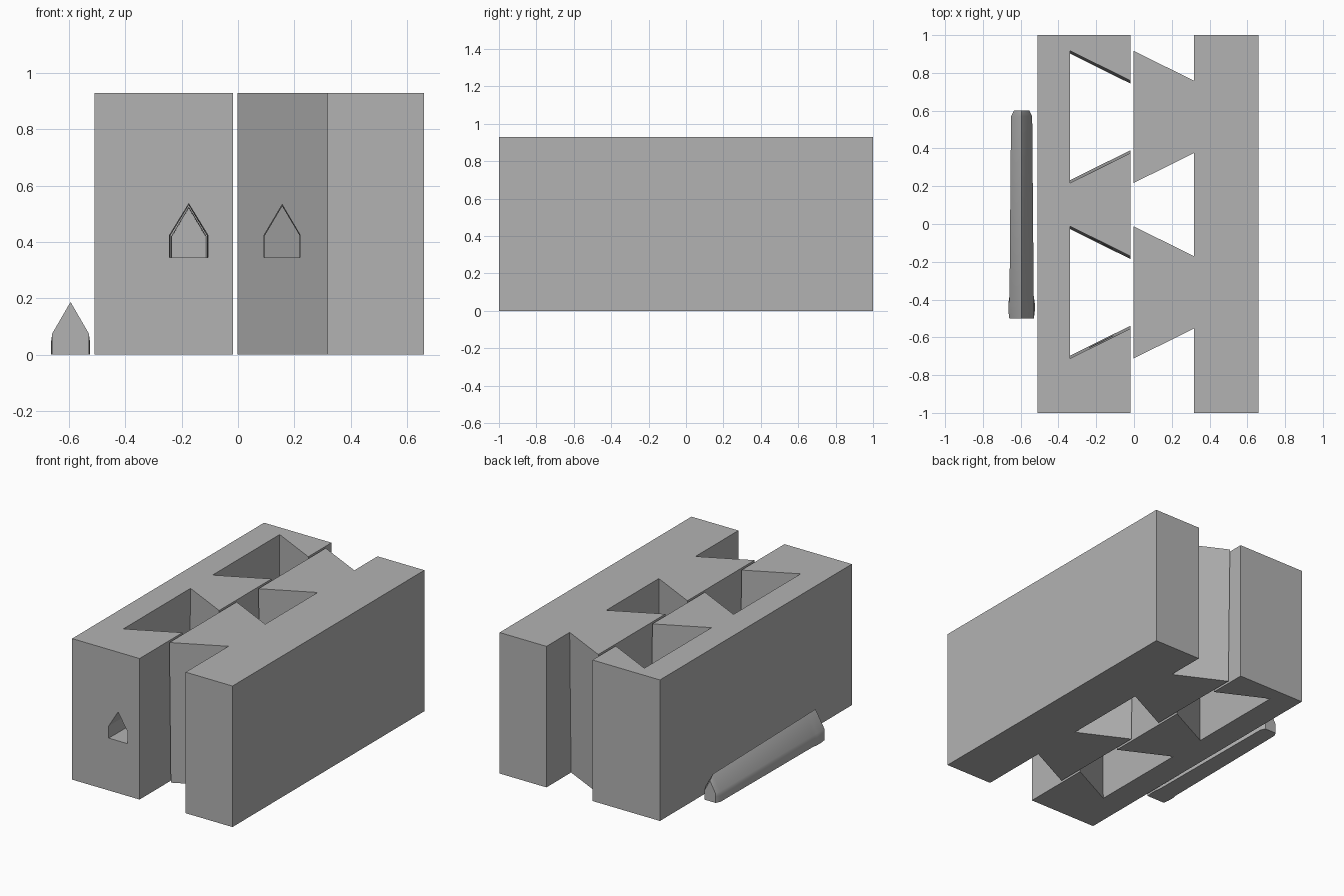
import bpy, bmesh
from mathutils import Vector

cube = bpy.data.objects.get("Cube")
if cube:
    bpy.data.objects.remove(cube, do_unlink=True)

HEIGHT = 0.93
TAPER = 0.015               # the joint narrows towards the base
JOINT_CENTRES = (0.567, -0.362)
WIDE, NARROW = 0.35, 0.191  # half widths of a tail at tip and neck

grey = bpy.data.materials.new("plain grey")
grey.use_nodes = True
colour = (0.45, 0.45, 0.45, 1)
grey.diffuse_color = colour
grey.node_tree.nodes["Principled BSDF"].inputs["Base Color"].default_value = colour


def loft(name, rings):
    """Skin a row of equal-length rings and cap both ends."""
    bm = bmesh.new()
    rows = [[bm.verts.new(p) for p in ring] for ring in rings]
    n = len(rows[0])
    for a, b in zip(rows, rows[1:]):
        for i in range(n):
            j = (i + 1) % n
            bm.faces.new((a[i], a[j], b[j], b[i]))
    bm.faces.new(rows[0])
    bm.faces.new(rows[-1])
    bmesh.ops.recalc_face_normals(bm, faces=bm.faces)
    mesh = bpy.data.meshes.new(name)
    bm.to_mesh(mesh)
    bm.free()
    mesh.materials.append(grey)
    obj = bpy.data.objects.new(name, mesh)
    bpy.context.collection.objects.link(obj)
    return obj


def block(name, back_x, neck_x, joint):
    """Upright block whose inner edge follows the dovetail outline."""
    def outline(z, shrink):
        pts = [(back_x, -1), (neck_x, -1)]
        for c in sorted(JOINT_CENTRES):
            lower = [(x, c - w + shrink) for x, w in joint]
            upper = [(x, c + w - shrink) for x, w in reversed(joint)]
            pts += lower + upper
        pts += [(neck_x, 1), (back_x, 1)]
        return [Vector((x, y, z)) for x, y in pts]
    return loft(name, [outline(0, TAPER), outline(HEIGHT, 0)])


def pin_ring(x, y, z, half, shoulder, apex, foot=None):
    """House-shaped section; the foot may be wider than the shoulders."""
    foot = half if foot is None else foot
    side = [(foot, 0), (foot, 0.04), (half, shoulder)]
    pts = side + [(0, apex)] + [(-px, pz) for px, pz in reversed(side)]
    return [Vector((x + px, y, z + pz)) for px, pz in pts]


def cut(target, cutter):
    mod = target.modifiers.new("pin hole", "BOOLEAN")
    mod.operation = "DIFFERENCE"
    mod.solver = "EXACT"
    mod.object = cutter
    bpy.context.view_layer.objects.active = target
    bpy.ops.object.modifier_apply(modifier=mod.name)
    bpy.data.objects.remove(cutter, do_unlink=True)


# Dovetail blocks
socket_block = block("socket_block", -0.51, -0.018, [(-0.018, NARROW), (-0.338, WIDE)])
tail_block = block("tail_block", 0.66, 0.318, [(0.318, NARROW), (-0.002, WIDE)])

# Blind pin hole in the socket block, through hole in the front tail
cut(socket_block, loft("socket_hole", [
    pin_ring(-0.175, -1.1, 0.345, 0.069, 0.08, 0.192),
    pin_ring(-0.175, -0.9, 0.345, 0.067, 0.08, 0.19),
    pin_ring(-0.175, 0.11, 0.345, 0.059, 0.075, 0.175)]))
cut(tail_block, loft("tail_hole", [
    pin_ring(0.157, -0.8, 0.345, 0.065, 0.08, 0.19),
    pin_ring(0.157, 0.1, 0.345, 0.061, 0.077, 0.18)]))

# Locking pin with a bulged foot at the front and a chamfered tip
pin = loft("locking_pin", [
    pin_ring(-0.595, -0.5, 0, 0.065, 0.075, 0.187),
    pin_ring(-0.595, -0.46, 0, 0.065, 0.075, 0.187, 0.07),
    pin_ring(-0.595, -0.42, 0, 0.065, 0.075, 0.186, 0.07),
    pin_ring(-0.595, -0.38, 0, 0.064, 0.075, 0.185),
    pin_ring(-0.595, 0.57, 0, 0.056, 0.07, 0.168),
    pin_ring(-0.595, 0.6, 0, 0.041, 0.06, 0.135)])
bpy.ops.object.select_all(action="DESELECT")
pin.select_set(True)
bpy.context.view_layer.objects.active = pin
bpy.ops.object.shade_smooth_by_angle()
